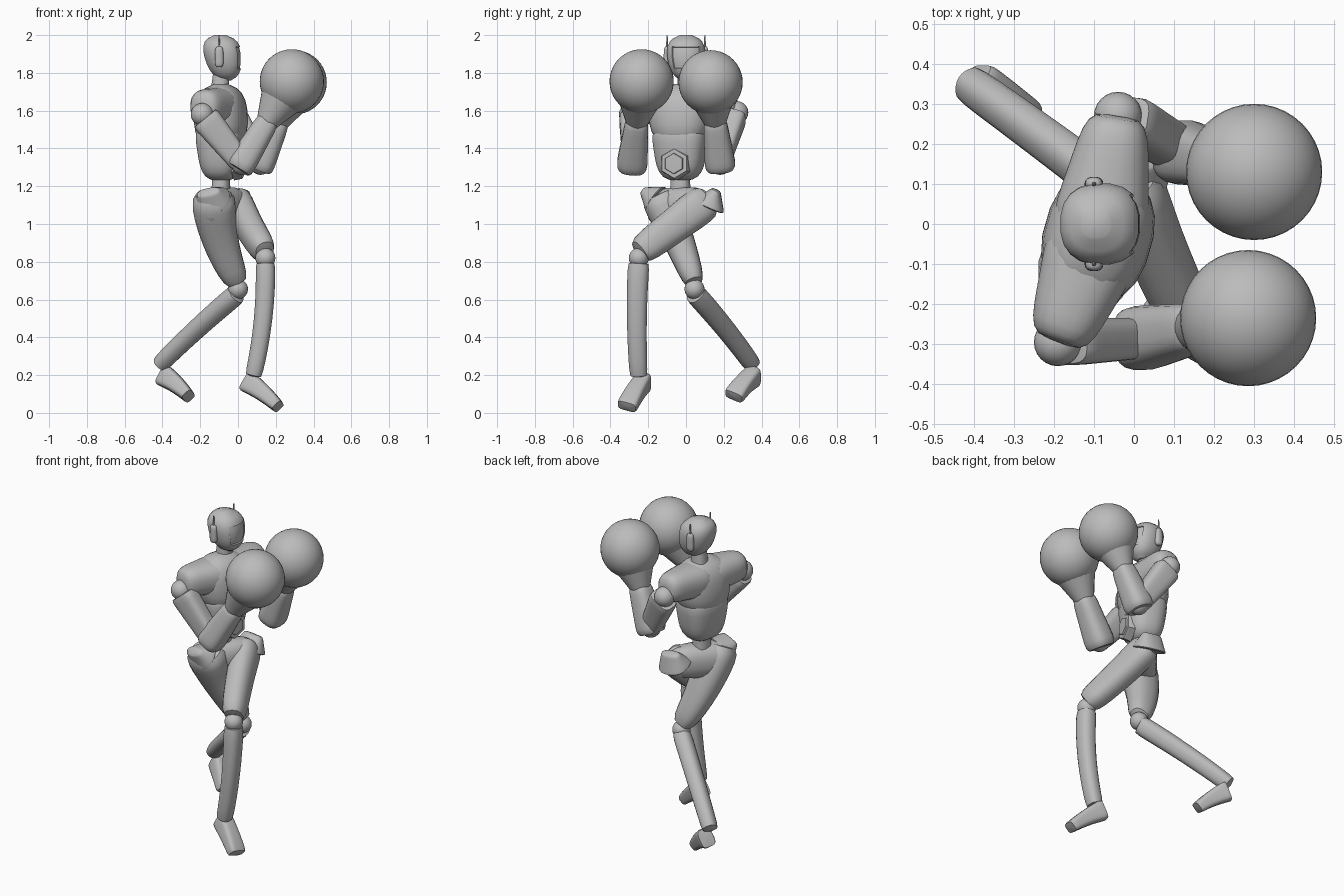
import bpy, bmesh, math
from mathutils import Vector

if "Cube" in bpy.data.objects:
    bpy.data.objects.remove(bpy.data.objects["Cube"])

grey = bpy.data.materials.new("plain grey")
grey.use_nodes = True
colour = (.5, .5, .5, 1)
grey.diffuse_color = colour
grey.node_tree.nodes["Principled BSDF"].inputs["Base Color"].default_value = colour

X, Y, Z = Vector((1, 0, 0)), Vector((0, 1, 0)), Vector((0, 0, 1))
STEPS = 12


def finish(obj):
    obj.data.materials.append(grey)
    bpy.ops.object.select_all(action='DESELECT')
    obj.select_set(True)
    bpy.context.view_layer.objects.active = obj
    bpy.ops.object.shade_smooth_by_angle(angle=math.radians(40))


def superpoint(angle, power):
    """Point on a rounded-square outline; power two is a circle."""
    c, s = math.cos(angle), math.sin(angle)
    return (math.copysign(abs(c) ** (2 / power), c),
            math.copysign(abs(s) ** (2 / power), s))


def pod(name, start, end, first, last, ref, blunt=4, power=2.4, sides=20,
        bow=(0, 0, 0), axis=None, edit=None):
    """Rounded tapering shell from start to end; first and last are the
    half widths (along ref, across ref) and blunt squares off the tips."""
    start, end, bow = Vector(start), Vector(end), Vector(bow)
    first, last = Vector(first), Vector(last)
    bm = bmesh.new()
    rows = []
    for i in range(STEPS + 1):
        t = (1 - math.cos(math.pi * i / STEPS)) / 2
        centre = start.lerp(end, t) + bow * 4 * t * (1 - t)
        tangent = axis or (end - start + bow * 4 * (1 - 2 * t)).normalized()
        along = (ref - tangent * ref.dot(tangent)).normalized()
        across = tangent.cross(along)
        swell = max(.3, (1 - abs(2 * t - 1) ** blunt) ** (1 / blunt))
        wide, deep = first.lerp(last, t) * swell
        row = []
        for k in range(sides):
            c, s = superpoint(math.tau * (k + .5) / sides, power)
            row.append(bm.verts.new(centre + along * c * wide + across * s * deep))
        rows.append(row)
    for low, high in zip(rows, rows[1:]):
        for k in range(sides):
            n = (k + 1) % sides
            bm.faces.new((low[k], low[n], high[n], high[k]))
    bm.faces.new(rows[0])
    bm.faces.new(rows[-1])
    bmesh.ops.recalc_face_normals(bm, faces=bm.faces)
    if edit:
        edit(bm)
    mesh = bpy.data.meshes.new(name)
    bm.to_mesh(mesh)
    bm.free()
    obj = bpy.data.objects.new(name, mesh)
    bpy.context.collection.objects.link(obj)
    finish(obj)


def ball(name, centre, radius, segments=24):
    bpy.ops.mesh.primitive_uv_sphere_add(segments=segments, ring_count=segments // 2,
                                         radius=radius, location=centre)
    bpy.context.object.name = name
    finish(bpy.context.object)


# Head with a recessed visor, ear pieces and aerials
def cut_visor(bm):
    front = [f for f in bm.faces if f.normal.x > .6
             and 1.82 < f.calc_center_median().z < 1.93]
    bmesh.ops.inset_region(bm, faces=front, thickness=.002)
    bmesh.ops.inset_region(bm, faces=front, thickness=.002, depth=-.007)


pod("head", (-.06, 0, 1.76), (-.095, 0, 2), (.085, .085), (.115, .115), Y,
    blunt=2.4, axis=Z, edit=cut_visor)
pod("neck", (-.1, 0, 1.66), (-.085, 0, 1.84), (.05, .05), (.042, .042), Y, blunt=20)
for side, sign in (("left", 1), ("right", -1)):
    spot = Vector((-.1, sign * .1, 1.83))
    pod(side + "_ear", spot, spot + Z * .11, (.024, .018), (.022, .018), X)
    pod(side + "_aerial", spot + Z * .08, spot + Z * .17, (.007, .007), (.003, .003),
        X, blunt=20, sides=6)

# Torso, turned a little to its right
turn = math.radians(16)
forward = Vector((math.cos(turn), -math.sin(turn), 0))
leftward = Vector((math.sin(turn), math.cos(turn), 0))
spine = Vector((-.09, -.03, 0))
pod("chest", spine + Z * 1.4, spine + Z * 1.74, (.155, .145), (.18, .125), leftward,
    blunt=2.6)
pod("belly", spine + Z * 1.23, spine + Z * 1.54, (.115, .095), (.16, .14), leftward,
    blunt=3.5, power=2.8)
pod("waist", spine + Z * 1.1, spine + Z * 1.3, (.055, .05), (.05, .045), leftward, blunt=20)
badge = spine + Z * 1.32 + forward * .07
pod("badge_rim", badge, badge + forward * .05, (.09, .09), (.08, .08), leftward,
    blunt=20, power=2, sides=6)
pod("badge", badge, badge + forward * .06, (.06, .06), (.055, .055), leftward,
    blunt=20, power=2, sides=6)


# Arms raised in guard, each ending in a round glove
def arm(side, shoulder, elbow, glove):
    shoulder, elbow, glove = Vector(shoulder), Vector(elbow), Vector(glove)
    collar = spine + Z * 1.62
    pod(side + "_sleeve", collar, shoulder + Z * .045, (.11, .13), (.085, .078), Z, blunt=5)
    ball(side + "_shoulder", shoulder, .06)
    pod(side + "_upper_arm", shoulder.lerp(elbow, .06), elbow, (.06, .08), (.05, .06),
        Y, blunt=12, power=3.5)
    ball(side + "_elbow", elbow, .06)
    wrist = elbow.lerp(glove, .55)
    pod(side + "_forearm", elbow.lerp(glove, -.08), wrist, (.085, .08), (.06, .06),
        Y, blunt=7, power=2.8)
    pod(side + "_cuff", elbow.lerp(glove, .48), elbow.lerp(glove, .8),
        (.055, .055), (.12, .12), Y, blunt=30, power=2)
    ball(side + "_glove", glove, .17, 40)


arm("right", (-.19, -.295, 1.58), (.02, -.285, 1.32), (.285, -.235, 1.755))
arm("left", (-.04, .27, 1.59), (.12, .18, 1.32), (.3, .13, 1.75))


# Legs in a wide crossed stance, hips flaring into crests
def leg(side, crest, hip, knee, ankle, heel, toe, hip_size, knee_size, thigh_bow, shin_bow):
    crest, hip, knee, ankle = map(Vector, (crest, hip, knee, ankle))
    pod(side + "_hip_crest", hip - Z * .04, crest, (.1, .09), (.06, .025), X, blunt=12)
    pod(side + "_thigh", hip, knee + Z * .03, hip_size, knee_size,
        X, blunt=6, bow=thigh_bow)
    ball(side + "_knee", knee, .053)
    pod(side + "_shin", knee - Z * .02, ankle, (.053, .058), (.045, .048), X,
        blunt=12, bow=shin_bow)
    pod(side + "_foot", heel, toe, (.045, .06), (.055, .033), Y, blunt=12, power=4,
        bow=Z * .01)


leg("front", (0, .16, 1.18), (-.01, .12, 1.13), (.145, -.25, .82), (.08, -.25, .19),
    (.04, -.22, .17), (.215, -.315, .03),
    (.08, .105), (.068, .08), (-.01, 0, 0), (.02, -.01, 0))
leg("back", (-.16, -.22, 1.17), (-.13, -.15, 1.16), (0, .045, .655), (-.42, .355, .25),
    (-.4, .365, .2), (-.26, .25, .085),
    (.125, .11), (.068, .058), (-.03, .01, 0), (-.01, .01, 0))

# Pelvis slung between the two hips
pod("pelvis", (-.19, -.19, 1.08), (.03, .13, 1.1), (.11, .1), (.1, .08), Z, blunt=3)
